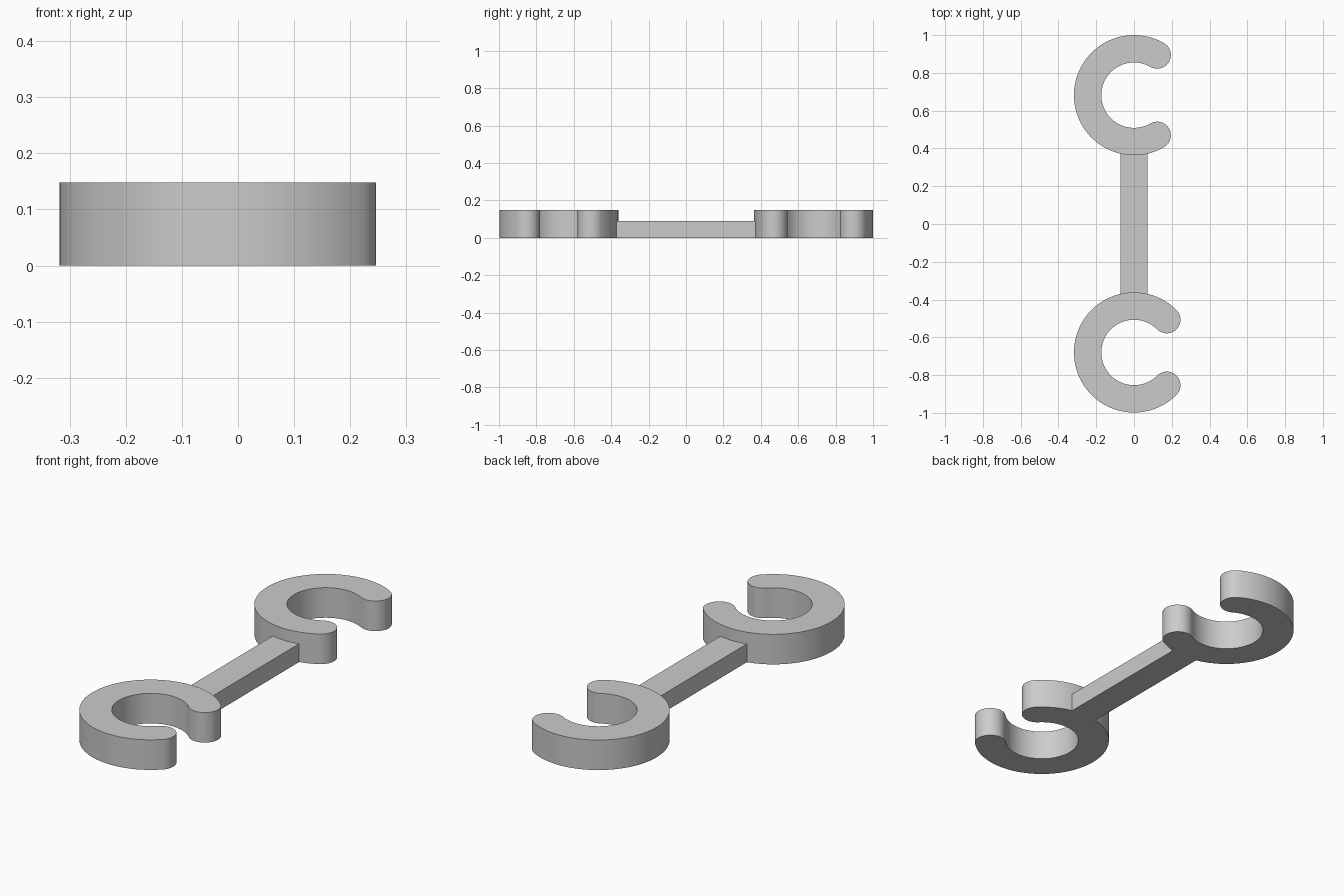
import bpy
import bmesh
from math import cos, sin, radians, asin

cube = bpy.data.objects.get("Cube")
if cube:
    bpy.data.objects.remove(cube, do_unlink=True)

OUTER, INNER = 0.318, 0.173
MID, TIP = (OUTER + INNER) / 2, (OUTER - INNER) / 2
RING_Y = 0.682
RING_HEIGHT, BAR_HEIGHT = 0.148, 0.09
BAR_HALF = 0.072

grey = bpy.data.materials.new("light_grey")
grey.use_nodes = True
colour = (0.6, 0.6, 0.6, 1)
grey.diffuse_color = colour
grey.node_tree.nodes["Principled BSDF"].inputs["Base Color"].default_value = colour


def arc(cx, cy, radius, start, end, steps):
    """Points along an arc, angles in radians."""
    angles = [start + (end - start) * i / steps for i in range(steps + 1)]
    return [(cx + radius * cos(a), cy + radius * sin(a)) for a in angles]


def extrude_outline(name, outline, height):
    """Solid prism from a closed outline standing on the ground."""
    bm = bmesh.new()
    base = bm.faces.new([bm.verts.new((x, y, 0)) for x, y in outline])
    top = bmesh.ops.extrude_face_region(bm, geom=[base], use_keep_orig=True)["geom"]
    verts = [v for v in top if isinstance(v, bmesh.types.BMVert)]
    bmesh.ops.translate(bm, verts=verts, vec=(0, 0, height))
    bmesh.ops.recalc_face_normals(bm, faces=bm.faces)
    mesh = bpy.data.meshes.new(name)
    bm.to_mesh(mesh)
    bm.free()
    mesh.materials.append(grey)
    obj = bpy.data.objects.new(name, mesh)
    bpy.context.collection.objects.link(obj)
    bpy.ops.object.select_all(action="DESELECT")
    obj.select_set(True)
    bpy.context.view_layer.objects.active = obj
    bpy.ops.object.shade_smooth_by_angle(angle=radians(30))


def open_ring(name, cy, half_gap):
    """C-shaped jaw opening towards +x, with rounded tips."""
    a, b = radians(half_gap), radians(360 - half_gap)
    half_turn = radians(180)
    outline = arc(0, cy, OUTER, a, b, 72)
    outline += arc(MID * cos(b), cy + MID * sin(b), TIP, b, b + half_turn, 20)[1:-1]
    outline += arc(0, cy, INNER, b, a, 72)
    outline += arc(MID * cos(a), cy + MID * sin(a), TIP, a + half_turn, a + 2 * half_turn, 20)[1:-1]
    extrude_outline(name, outline, RING_HEIGHT)


# Jaws: the front one has the narrower opening
open_ring("back_jaw", RING_Y, 60)
open_ring("front_jaw", -RING_Y + 0.002, 45)

# Handle bar, its ends hollowed to meet the jaws
seat = OUTER - 0.001
spread = asin(BAR_HALF / seat)
quarter = radians(90)
bar = arc(0, -RING_Y + 0.002, seat, quarter + spread, quarter - spread, 10)
bar += arc(0, RING_Y, seat, -quarter + spread, -quarter - spread, 10)
extrude_outline("handle_bar", bar, BAR_HEIGHT)
